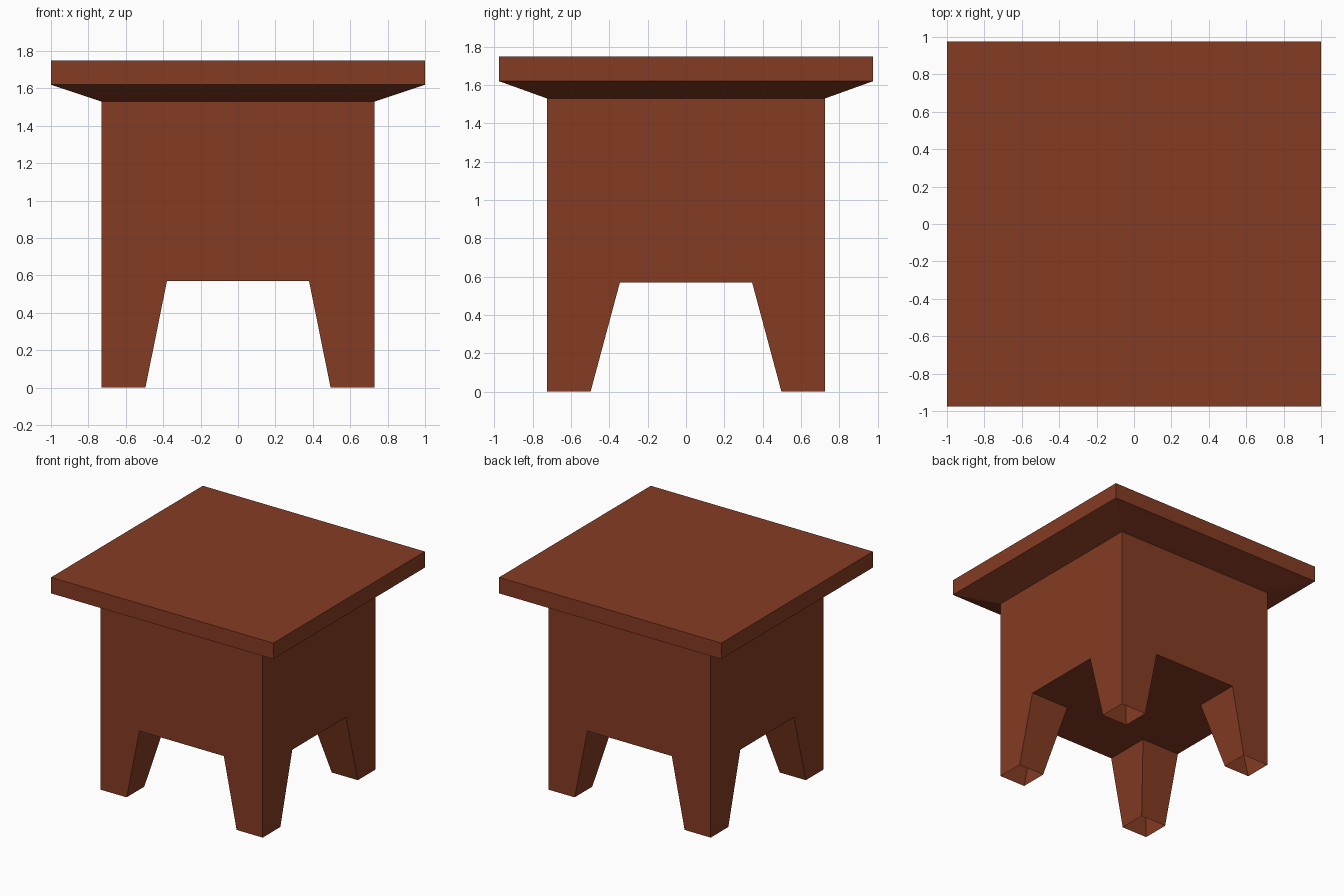
import bpy, bmesh

if "Cube" in bpy.data.objects:
    bpy.data.objects.remove(bpy.data.objects["Cube"])

wood = bpy.data.materials.new("reddish_wood")
wood.diffuse_color = (0.235, 0.045, 0.017, 1)
wood.use_nodes = True
wood.node_tree.nodes["Principled BSDF"].inputs["Base Color"].default_value = wood.diffuse_color


def make_object(name, polygons):
    """Weld a list of polygons into one flat-shaded object."""
    bm = bmesh.new()
    for poly in polygons:
        bm.faces.new([bm.verts.new(p) for p in poly])
    bmesh.ops.remove_doubles(bm, verts=bm.verts[:], dist=0.0005)
    bmesh.ops.recalc_face_normals(bm, faces=bm.faces[:])
    mesh = bpy.data.meshes.new(name)
    bm.to_mesh(mesh)
    bm.free()
    mesh.materials.append(wood)
    obj = bpy.data.objects.new(name, mesh)
    bpy.context.collection.objects.link(obj)
    return obj


def ring(x, y, z):
    return [(-x, -y, z), (x, -y, z), (x, y, z), (-x, y, z)]


# Table top: flat slab with a sloped underside meeting the base
rings = [ring(0.73, 0.725, 1.53), ring(1, 0.975, 1.62), ring(1, 0.975, 1.75)]
top = [rings[-1]]
for lower, upper in zip(rings, rings[1:]):
    for i in range(4):
        j = (i + 1) % 4
        top.append([lower[i], lower[j], upper[j], upper[i]])
make_object("table_top", top)

# Base: outer half sizes, leg inner edges at the arch and at the floor
X, Y, H, ARCH = 0.73, 0.725, 1.53, 0.57
XA, YA = 0.38, 0.345
XF, YF = 0.495, 0.498


def wall_profile(outer, arch, foot):
    """Wall outline with a tapered cut-out between two legs."""
    return [(-outer, H), (-outer, 0), (-foot, 0), (-arch, ARCH),
            (arch, ARCH), (foot, 0), (outer, 0), (outer, H)]


base = []
for s in (-1, 1):
    # Outer walls
    base.append([(u, s * Y, z) for u, z in wall_profile(X, XA, XF)])
    base.append([(s * X, u, z) for u, z in wall_profile(Y, YA, YF)])
    # Underside strips between the legs
    base.append([(-XA, s * Y, ARCH), (XA, s * Y, ARCH),
                 (XA, s * YA, ARCH), (-XA, s * YA, ARCH)])
    base.append([(s * X, -YA, ARCH), (s * X, YA, ARCH),
                 (s * XA, YA, ARCH), (s * XA, -YA, ARCH)])
    # Inner tapered sides of the hollow legs
    for t in (-1, 1):
        base.append([(s * XA, t * Y, ARCH), (s * XA, t * YA, ARCH),
                     (s * XF, t * YF, 0), (s * XF, t * Y, 0)])
        base.append([(s * X, t * YA, ARCH), (s * XA, t * YA, ARCH),
                     (s * XF, t * YF, 0), (s * X, t * YF, 0)])
# Central underside panel
base.append(ring(XA, YA, ARCH))
make_object("base_with_legs", base)
